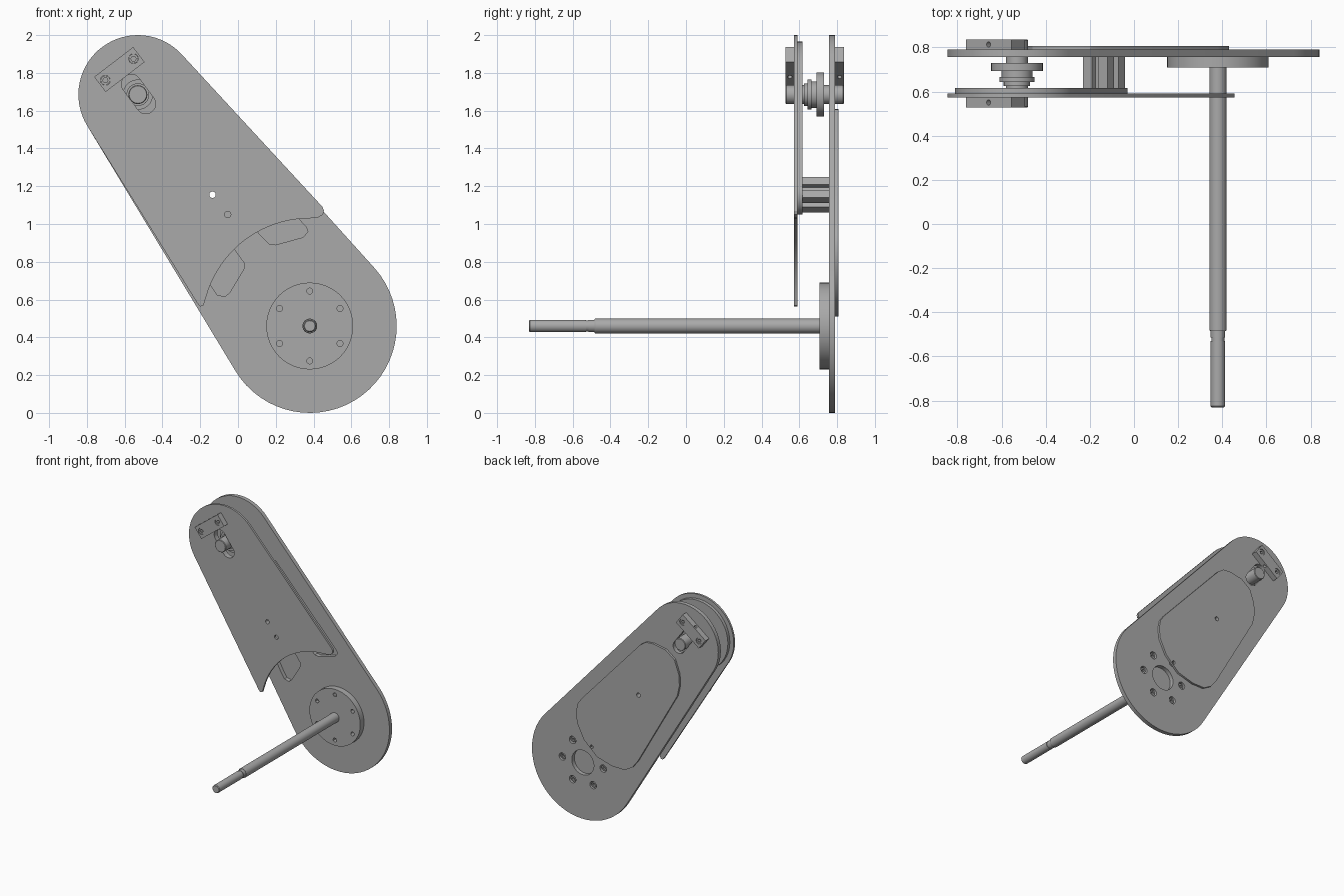
import bpy, bmesh, math
from mathutils import Vector

if "Cube" in bpy.data.objects:
    bpy.data.objects.remove(bpy.data.objects["Cube"])

grey = bpy.data.materials.new("machined_grey")
grey.diffuse_color = (0.40, 0.40, 0.40, 1)
grey.use_nodes = True
grey.node_tree.nodes["Principled BSDF"].inputs["Base Color"].default_value = grey.diffuse_color

TOP, R_TOP = (-0.53, 1.685), 0.315      # idler end of the arm
HUB, R_HUB = (0.38, 0.46), 0.46         # drive end of the arm
BOLT = (-0.135, 1.155)                  # spacer bolt
TILT = math.atan2(TOP[1] - HUB[1], TOP[0] - HUB[0]) - math.pi / 2


def arc(c, r, a0, a1, n=24):
    return [(c[0] + r * math.cos(a0 + (a1 - a0) * i / n),
             c[1] + r * math.sin(a0 + (a1 - a0) * i / n)) for i in range(n + 1)]


def circle(c, r, n=24):
    return arc(c, r, 0, 2 * math.pi, n)[:-1]


def hull_arcs(c0, r0, c1, r1, n=24):
    """Arcs of the outline wrapped round two circles: first end, second end."""
    dx, dz = c1[0] - c0[0], c1[1] - c0[1]
    base, half = math.atan2(dz, dx), math.acos((r0 - r1) / math.hypot(dx, dz))
    return (arc(c0, r0, base + half, base + 2 * math.pi - half, n),
            arc(c1, r1, base - half, base + half, n))


def local(c, pts, ang):
    ca, sa = math.cos(ang), math.sin(ang)
    return [(c[0] + x * ca - z * sa, c[1] + x * sa + z * ca) for x, z in pts]


def finish(ob, name):
    ob.name = name
    ob.data.materials.clear()
    ob.data.materials.append(grey)
    bpy.ops.object.select_all(action='DESELECT')
    ob.select_set(True)
    bpy.context.view_layer.objects.active = ob
    bpy.ops.object.shade_smooth_by_angle(angle=math.radians(30))
    return ob


def plate(name, y0, y1, outline, holes=()):
    """Flat x-z profile with holes, extruded from y0 to y1."""
    cu = bpy.data.curves.new(name, 'CURVE')
    cu.dimensions, cu.fill_mode, cu.extrude = '2D', 'BOTH', (y1 - y0) / 2
    for loop in [outline, *holes]:
        sp = cu.splines.new('POLY')
        sp.points.add(len(loop) - 1)
        for p, (x, z) in zip(sp.points, loop):
            p.co = (x, z, 0, 1)
        sp.use_cyclic_u = True
    tmp = bpy.data.objects.new(name + "_profile", cu)
    bpy.context.collection.objects.link(tmp)
    bpy.context.view_layer.update()
    dg = bpy.context.evaluated_depsgraph_get()
    me = bpy.data.meshes.new_from_object(tmp.evaluated_get(dg))
    bpy.data.objects.remove(tmp)
    bm = bmesh.new()
    bm.from_mesh(me)
    for v in bm.verts:
        v.co = Vector((v.co.x, (y0 + y1) / 2 - v.co.z, v.co.y))
    bmesh.ops.remove_doubles(bm, verts=bm.verts, dist=1e-5)
    bmesh.ops.recalc_face_normals(bm, faces=bm.faces)
    bm.to_mesh(me)
    bm.free()
    ob = bpy.data.objects.new(name, me)
    bpy.context.collection.objects.link(ob)
    return finish(ob, name)


def turned(name, c, profile, steps=32):
    """Lathe (radius, y) pairs about a y axis through c."""
    bm = bmesh.new()
    vs = [bm.verts.new((c[0] + r, y, c[1])) for r, y in profile]
    es = [bm.edges.new(p) for p in zip(vs, vs[1:])]
    bmesh.ops.spin(bm, geom=vs + es, cent=(c[0], 0, c[1]), axis=(0, 1, 0),
                   angle=2 * math.pi, steps=steps)
    bmesh.ops.remove_doubles(bm, verts=bm.verts, dist=1e-5)
    bmesh.ops.recalc_face_normals(bm, faces=bm.faces)
    me = bpy.data.meshes.new(name)
    bm.to_mesh(me)
    bm.free()
    ob = bpy.data.objects.new(name, me)
    bpy.context.collection.objects.link(ob)
    return finish(ob, name)


# Shared cut-outs: belt adjusting slot and bolt hole
slot_ends = hull_arcs((-0.565, 1.74), 0.052, (-0.488, 1.636), 0.052, 12)
slot = slot_ends[0] + slot_ends[1]
bolt_hole = circle(BOLT, 0.017, 16)
pin_hole = circle((-0.055, 1.05), 0.017, 16)

# Back plate with two windows either side of a central rib
top_arc, hub_arc = hull_arcs(TOP, R_TOP, HUB, R_HUB, 32)
left_window = [(-0.14, 0.67), (-0.11, 0.625), (-0.07, 0.615), (-0.045, 0.635),
               (0.03, 0.76), (0.035, 0.79), (-0.42, 1.41), (-0.45, 1.42),
               (-0.475, 1.38), (-0.465, 1.27)]
right_window = [(0.11, 0.95), (0.165, 0.895), (0.20, 0.89), (0.345, 0.93),
                (0.37, 0.96), (0.36, 0.985), (-0.19, 1.57), (-0.25, 1.575),
                (-0.29, 1.55), (-0.28, 1.50)]
plate_bolts = [arc(HUB, 0.185, k * math.pi / 3, 0, 1)[0] for k in range(6)]
plate("back_plate", 0.757, 0.79, top_arc + hub_arc,
      [slot, bolt_hole, left_window, right_window, circle(HUB, 0.10)]
      + [circle(p, 0.03, 16) for p in plate_bolts])

# Screws recessed in the back plate
for p in plate_bolts:
    plate("hub_screw", 0.757, 0.78, circle(p, 0.022, 16), [circle(p, 0.012, 8)])

# Cover over the windows, on the back
cover = [(0.43, 0.87), (0.42, 0.78), (0.36, 0.66), (0.24, 0.55), (0.10, 0.51),
         (-0.01, 0.51), (-0.08, 0.55), (-0.13, 0.615), (-0.485, 1.24), (-0.505, 1.33),
         (-0.50, 1.42), (-0.46, 1.53), (-0.38, 1.59), (-0.27, 1.61), (-0.2, 1.605),
         (-0.15, 1.57), (0.38, 0.99), (0.415, 0.94)]
plate("back_cover", 0.79, 0.807, cover, [bolt_hole, circle(plate_bolts[2], 0.014, 12)])

# Front plate, scooped out around the hub
scoop = arc(HUB, 0.57, math.radians(164), math.radians(90), 20)
left_tip = [(-0.215, 0.58), (-0.20, 0.563), (-0.183, 0.568)]
right_tip = [(0.425, 1.035), (0.45, 1.05), (0.455, 1.07), (0.448, 1.09)]
plate("front_plate", 0.573, 0.59, top_arc + left_tip + scoop + right_tip,
      [slot, bolt_hole, pin_hole])

# Stiffener behind the front plate
stiff = hull_arcs(TOP, 0.28, (-0.13, 1.15), 0.10)
plate("stiffener", 0.59, 0.616, stiff[0] + stiff[1], [slot, bolt_hole])

# Slotted spacer between the plates
side = [(-0.068, -0.068), (-0.018, -0.068), (-0.018, -0.042), (0.018, -0.042),
        (0.018, -0.068)]
profile = []
for k in range(4):
    profile += local((0, 0), side, k * math.pi / 2)
plate("spacer", 0.616, 0.757, local(BOLT, profile, TILT), [bolt_hole])

# Tensioner blocks, front and back, with a cross drilled screw hole
box = [(-0.13, -0.05), (0.13, -0.05), (0.13, 0.05), (-0.13, 0.05)]
MID, ANG = (-0.628, 1.818), math.radians(37.5)
for name, y0, y1 in (("front_tensioner", 0.527, 0.573), ("back_tensioner", 0.79, 0.836)):
    ends = local(MID, [(-0.094, 0), (0.094, 0)], ANG)
    block = plate(name, y0, y1, local(MID, box, ANG), [circle(p, 0.026, 16) for p in ends])
    bpy.ops.mesh.primitive_cylinder_add(
        vertices=12, radius=0.012, depth=0.2, location=(MID[0], (y0 + y1) / 2, MID[1]),
        rotation=(0, -ANG, 0))
    drill = bpy.context.object
    drill.name, drill.hide_render = name + "_drill", True
    cut = block.modifiers.new("drill", 'BOOLEAN')
    cut.operation, cut.object, cut.solver = 'DIFFERENCE', drill, 'EXACT'
    bpy.context.view_layer.objects.active = block
    bpy.ops.object.modifier_apply(modifier="drill")
    bpy.data.objects.remove(drill)
    # Socket screws sitting in the block
    for p in ends:
        plate(name + "_screw", y0 + 0.006, y1 - 0.006, circle(p, 0.025, 16),
              [circle(p, 0.014, 6)])

# Idler axle and stepped pulley
turned("idler_axle", TOP, [(0, 0.527), (0.046, 0.527), (0.05, 0.531), (0.05, 0.832),
                           (0.046, 0.836), (0, 0.836)])
turned("idler_pulley", TOP, [(0.05, 0.625), (0.06, 0.625), (0.06, 0.643), (0.08, 0.643),
                             (0.08, 0.665), (0.07, 0.665), (0.07, 0.692), (0.117, 0.692),
                             (0.117, 0.73), (0.05, 0.73), (0.05, 0.625)])

# Drive flange with bolt circle
flange_bolts = [arc(HUB, 0.185, math.radians(30 + 60 * k), 0, 1)[0] for k in range(6)]
plate("drive_flange", 0.708, 0.757, circle(HUB, 0.23, 48),
      [circle(p, 0.016, 12) for p in flange_bolts])

# Drive shaft with stepped, grooved end
turned("drive_shaft", HUB, [(0, -0.83), (0.028, -0.83), (0.033, -0.825), (0.033, -0.53),
                            (0.029, -0.53), (0.029, -0.515), (0.033, -0.515),
                            (0.033, -0.485), (0.036, -0.485), (0.039, -0.48),
                            (0.039, 0.755), (0, 0.755)])
